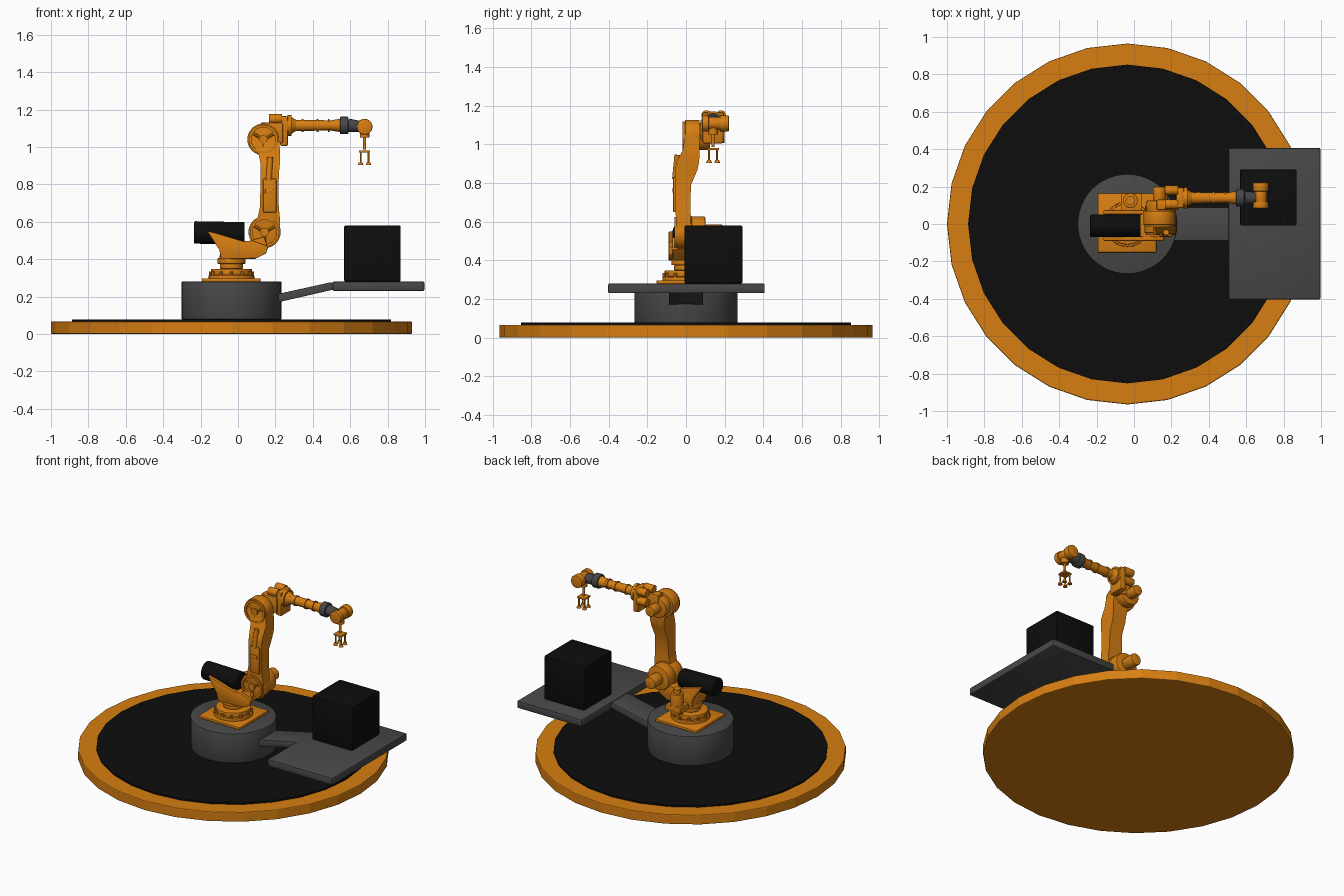
import bpy, bmesh, math
from mathutils import Vector

cube = bpy.data.objects.get("Cube")
if cube:
    bpy.data.objects.remove(cube, do_unlink=True)


def material(name, rgb):
    m = bpy.data.materials.new(name)
    m.use_nodes = True
    m.diffuse_color = (*rgb, 1)
    m.node_tree.nodes["Principled BSDF"].inputs["Base Color"].default_value = (*rgb, 1)
    return m


ORANGE = material("orange paint", (0.68, 0.21, 0.006))
GREY = material("dark grey", (0.065, 0.065, 0.065))
BLACK = material("black", (0.004, 0.004, 0.004))


def finish(name, bm, mat, bevel=0.0, smooth=True):
    bmesh.ops.recalc_face_normals(bm, faces=bm.faces[:])
    if bevel:
        edges = [e for e in bm.edges if e.calc_face_angle(0) > math.radians(40)]
        bmesh.ops.bevel(bm, geom=edges, offset=bevel, segments=2, profile=0.5, affect='EDGES')
    me = bpy.data.meshes.new(name)
    bm.to_mesh(me)
    bm.free()
    me.materials.append(mat)
    if smooth:
        me.shade_smooth()
        me.set_sharp_from_angle(angle=math.radians(32))
    ob = bpy.data.objects.new(name, me)
    bpy.context.collection.objects.link(ob)
    return ob


def tube(name, start, end, r0, r1=None, mat=ORANGE, sides=32, bevel=0.0, smooth=True):
    a, b = Vector(start), Vector(end)
    bm = bmesh.new()
    bmesh.ops.create_cone(bm, cap_ends=True, segments=sides, radius1=r0,
                          radius2=r0 if r1 is None else r1, depth=(b - a).length)
    turn = (b - a).to_track_quat('Z', 'Y')
    for v in bm.verts:
        v.co = turn @ v.co + (a + b) / 2
    return finish(name, bm, mat, bevel, smooth)


def box(name, lo, hi, mat=ORANGE, bevel=0.004):
    lo, hi = Vector(lo), Vector(hi)
    bm = bmesh.new()
    bmesh.ops.create_cube(bm, size=1)
    for v in bm.verts:
        v.co = (lo + hi) / 2 + v.co * (hi - lo)
    return finish(name, bm, mat, bevel)


def prism(name, outline, y0, y1, mat=ORANGE, bevel=0.003):
    """Extrude an x-z outline along y."""
    bm = bmesh.new()
    face = bm.faces.new([bm.verts.new((x, y0, z)) for x, z in outline])
    new = bmesh.ops.extrude_face_region(bm, geom=[face])["geom"]
    bmesh.ops.translate(bm, vec=(0, y1 - y0, 0),
                        verts=[g for g in new if isinstance(g, bmesh.types.BMVert)])
    return finish(name, bm, mat, bevel)


def ring(name, centre, major, minor):
    """Raised round rim facing the front."""
    bm = bmesh.new()
    rows = []
    for i in range(32):
        a = math.tau * i / 32
        d = Vector((math.cos(a), 0, math.sin(a)))
        rows.append([bm.verts.new(Vector(centre) + d * (major + s * minor) + Vector((0, t, 0)))
                     for s, t in ((-1, 0), (-1, -0.012), (1, -0.012), (1, 0))])
    for i, row in enumerate(rows):
        nxt = rows[(i + 1) % 32]
        for k in range(4):
            bm.faces.new((row[k], row[(k + 1) % 4], nxt[(k + 1) % 4], nxt[k]))
    return finish(name, bm, ORANGE)


CX = -0.035

# Floor disc and mat
tube("floor_disc", (CX, 0, 0), (CX, 0, 0.067), 0.965, sides=28, bevel=0.006, smooth=False)
tube("floor_mat", (CX, 0, 0.06), (CX, 0, 0.078), 0.852, mat=BLACK, sides=28, smooth=False)

# Pedestal, link and work table
tube("pedestal", (CX, 0, 0.078), (CX, 0, 0.28), 0.267, mat=GREY, sides=48, bevel=0.005)
prism("table_link", [(0.15, 0.155), (0.5, 0.235), (0.53, 0.235), (0.53, 0.275),
                     (0.49, 0.275), (0.15, 0.2)], -0.088, 0.088, GREY)
box("work_table", (0.505, -0.403, 0.23), (0.997, 0.407, 0.28), GREY, 0.008)
box("crate", (0.567, -0.008, 0.28), (0.87, 0.292, 0.58), BLACK, 0.008)

# Turntable base
box("base_plate", (-0.193, -0.152, 0.28), (0.12, 0.163, 0.297))
for i, (z0, z1, r) in enumerate(((0.29, 0.315, 0.122), (0.315, 0.348, 0.11),
                                 (0.348, 0.375, 0.062), (0.375, 0.405, 0.075))):
    tube(f"turntable_ring_{i}", (CX, 0, z0), (CX, 0, z1), r, bevel=0.004)
for i in range(12):
    a = math.tau * i / 12
    x, y = CX + 0.112 * math.cos(a), 0.112 * math.sin(a)
    tube(f"base_bolt_{i}", (x, y, 0.31), (x, y, 0.335), 0.009, sides=8)

# Shoulder bracket and counterweight
prism("shoulder_body", [(-0.1, 0.4), (0.09, 0.4), (0.16, 0.455), (0.14, 0.52),
                        (0.03, 0.49), (-0.09, 0.48)], -0.07, 0.075)
for name, y in (("shoulder_plate_front", -0.09), ("shoulder_plate_back", 0.052)):
    prism(name, [(-0.165, 0.55), (-0.12, 0.54), (0.03, 0.495), (0.075, 0.5), (0.16, 0.47),
                 (0.15, 0.43), (0.1, 0.405), (-0.09, 0.4), (-0.1, 0.45)], y, y + 0.022)
tube("counterweight", (-0.235, -0.01, 0.543), (0.035, -0.01, 0.538), 0.06, mat=BLACK, bevel=0.006)
tube("turn_motor", (-0.02, 0.125, 0.36), (-0.02, 0.125, 0.5), 0.04, bevel=0.004)
tube("turn_motor_cap", (-0.02, 0.125, 0.5), (-0.02, 0.125, 0.53), 0.025)
box("turn_motor_mount", (-0.07, 0.05, 0.38), (0.04, 0.165, 0.42))


# Joint with a spoked front cover
def joint(label, x, y0, y1, z, r):
    tube(label + "_hub", (x, y0, z), (x, y1, z), r, bevel=0.004)
    ring(label + "_rim", (x, y0, z), r - 0.014, 0.007)
    tube(label + "_boss", (x, y0 - 0.012, z), (x, y0 + 0.01, z), 0.022)
    for i in range(3):
        a = math.tau * i / 3 + 0.5
        tube(f"{label}_spoke_{i}", (x, y0, z),
             (x + (r - 0.015) * math.cos(a), y0, z + (r - 0.015) * math.sin(a)), 0.008, sides=8)


joint("lower_joint", 0.142, -0.047, 0.03, 0.545, 0.086)
tube("lower_gearbox", (0.142, 0.02, 0.545), (0.142, 0.1, 0.545), 0.082, bevel=0.008)
tube("lower_motor", (0.142, 0.1, 0.545), (0.142, 0.19, 0.545), 0.04, bevel=0.005)
joint("upper_joint", 0.135, -0.005, 0.07, 1.04, 0.085)

# Upright arm lofted through rectangular sections
bm = bmesh.new()
sections = []
for z, xl, xr, yf, yb in ((0.54, 0.065, 0.225, -0.045, 0.022), (0.62, 0.105, 0.224, -0.052, 0.022),
                          (0.68, 0.117, 0.218, -0.056, 0.022), (0.79, 0.12, 0.216, -0.057, 0.026),
                          (0.87, 0.121, 0.22, -0.057, 0.06), (0.91, 0.121, 0.224, -0.05, 0.068),
                          (0.97, 0.108, 0.225, -0.016, 0.07), (1.05, 0.06, 0.218, -0.006, 0.07)):
    sections.append([bm.verts.new(p) for p in ((xl, yf, z), (xr, yf, z), (xr, yb, z), (xl, yb, z))])
for low, high in zip(sections, sections[1:]):
    for k in range(4):
        bm.faces.new((low[k], low[(k + 1) % 4], high[(k + 1) % 4], high[k]))
bm.faces.new(sections[0])
bm.faces.new(sections[-1])
finish("upright_arm", bm, ORANGE)
box("arm_panel", (0.135, -0.066, 0.65), (0.205, -0.05, 0.83))
box("arm_clamp", (0.145, -0.07, 0.75), (0.19, -0.05, 0.775))
tube("arm_damper", (0.165, -0.056, 0.82), (0.172, -0.044, 0.945), 0.016, sides=16)

# Elbow with drive motors
Y = 0.14
tube("elbow_gearbox", (0.135, 0.065, 1.04), (0.135, 0.125, 1.04), 0.07, bevel=0.006)
tube("elbow_motor", (0.135, 0.12, 1.04), (0.135, 0.2, 1.04), 0.034, bevel=0.004)
box("elbow_link", (0.12, 0.075, 1.02), (0.24, 0.13, 1.13), bevel=0.008)
box("elbow_block", (0.225, 0.085, 1.005), (0.268, 0.195, 1.165), bevel=0.01)
for i, (y, z) in enumerate(((0.105, 1.15), (0.18, 1.15), (0.18, 1.085))):
    tube(f"wrist_motor_{i}", (0.165, y, z), (0.235, y, z), 0.026, sides=20, bevel=0.003)

# Forearm
for i, (x0, x1, r0, r1) in enumerate(((0.265, 0.285, 0.056, 0.056), (0.285, 0.31, 0.045, 0.03),
                                      (0.3, 0.51, 0.03, 0.027), (0.5, 0.55, 0.028, 0.036))):
    tube(f"forearm_{i}", (x0, Y, 1.115), (x1, Y, 1.115), r0, r1)
for i, x in enumerate((0.34, 0.42, 0.48)):
    tube(f"forearm_band_{i}", (x, Y, 1.115), (x + 0.01, Y, 1.115), 0.034)
tube("wrist_collar", (0.545, Y, 1.115), (0.59, Y, 1.115), 0.047, mat=GREY, bevel=0.006)
tube("wrist_neck", (0.59, Y, 1.115), (0.65, Y, 1.11), 0.036, 0.03, mat=GREY)

# Wrist and gripper
X = 0.677
for name, y0, y1, r in (("wrist_cheek_front", 0.083, 0.118, 0.042), ("wrist_core", 0.11, 0.185, 0.034),
                        ("wrist_cheek_back", 0.175, 0.222, 0.042)):
    tube(name, (X, y0, 1.108), (X, y1, 1.108), r, bevel=0.005)
tube("tool_flange", (X, Y, 1.05), (X, Y, 1.085), 0.025)
tube("tool_rod", (X, Y, 0.985), (X, Y, 1.06), 0.008, sides=16)
box("gripper_plate", (X - 0.03, Y - 0.03, 0.97), (X + 0.03, Y + 0.03, 0.982), bevel=0.002)
for sx in (-1, 1):
    for sy in (-1, 1):
        gx, gy = X + sx * 0.021, Y + sy * 0.021
        tag = ("left" if sx > 0 else "right") + ("_back" if sy > 0 else "_front")
        tube("gripper_leg_" + tag, (gx, gy, 0.91), (gx, gy, 0.975), 0.005, sides=10)
        tube("gripper_cup_" + tag, (gx, gy, 0.903), (gx, gy, 0.918), 0.015, 0.01, sides=16)
